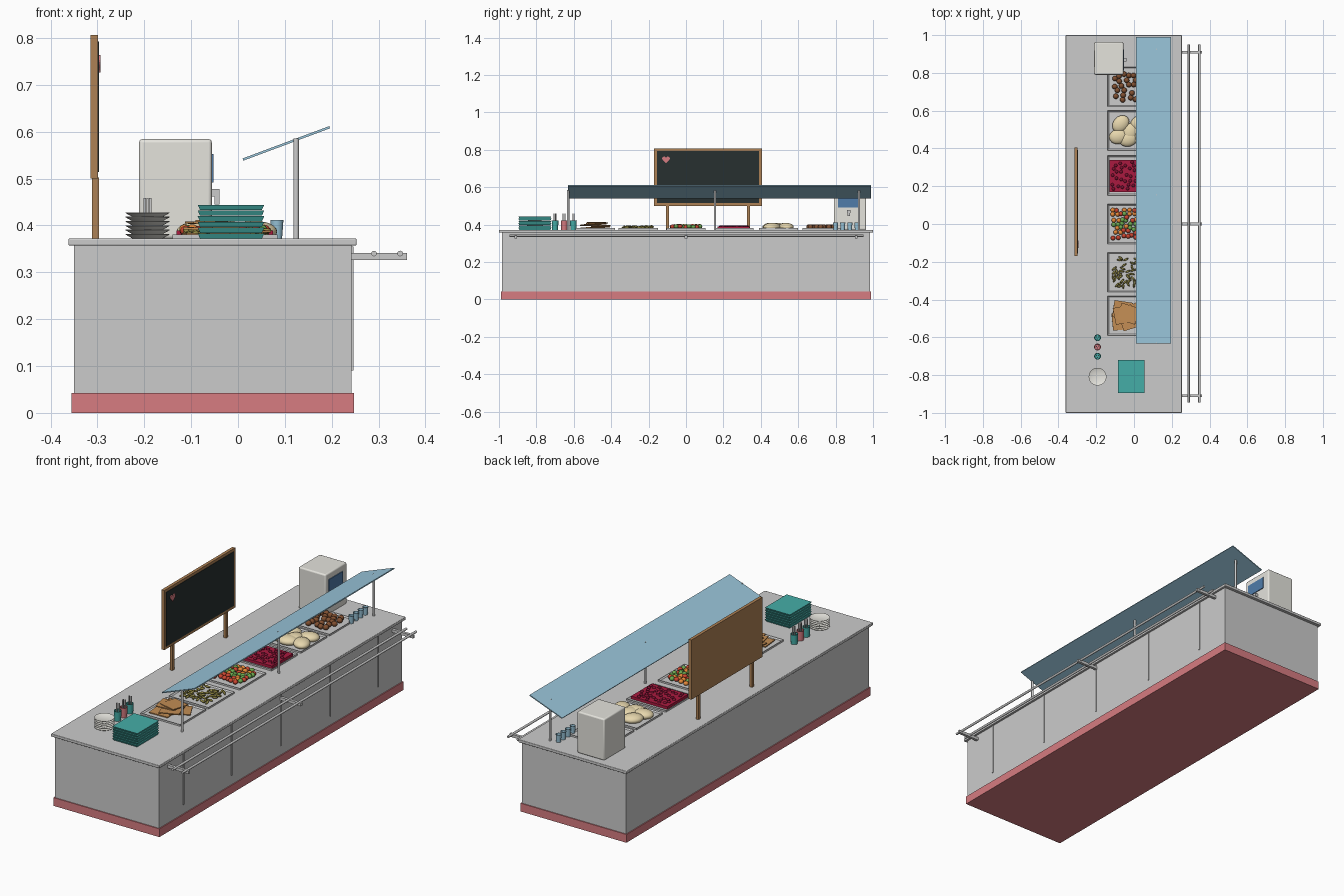
import bpy, bmesh, math, random
from mathutils import Matrix, Vector, Euler

if "Cube" in bpy.data.objects:
    bpy.data.objects.remove(bpy.data.objects["Cube"])

random.seed(4)
mats = {}


def mat(name, rgb):
    m = bpy.data.materials.new(name)
    m.diffuse_color = (*rgb, 1)
    m.use_nodes = True
    m.node_tree.nodes["Principled BSDF"].inputs["Base Color"].default_value = m.diffuse_color
    mats[name] = m


for n, c in dict(pink=(.68, .2, .22), wood=(.42, .22, .09), slate=(.02, .03, .03), glass=(.32, .56, .7),
                 teal=(.06, .42, .39), white=(.78, .77, .72), blue=(.08, .2, .4), tan=(.55, .27, .09),
                 olive=(.3, .26, .06), red=(.6, .06, .03), green=(.15, .4, .08), orange=(.8, .25, .04),
                 beet=(.4, .01, .05), darkbeet=(.2, .005, .03), cream=(.8, .68, .42), brown=(.22, .08, .03)).items():
    mat(n, c)


def finish(bm, name, color=None, smooth=False, bevel=0):
    bmesh.ops.recalc_face_normals(bm, faces=bm.faces)
    me = bpy.data.meshes.new(name)
    bm.to_mesh(me)
    bm.free()
    ob = bpy.data.objects.new(name, me)
    bpy.context.collection.objects.link(ob)
    if color:
        me.materials.append(mats[color])
    if bevel:
        b = ob.modifiers.new("bevel", 'BEVEL')
        b.width, b.segments = bevel, 3
    if smooth:
        bpy.ops.object.select_all(action='DESELECT')
        ob.select_set(True)
        bpy.context.view_layer.objects.active = ob
        bpy.ops.object.shade_smooth_by_angle(angle=math.radians(40))
    return ob


def box_in(bm, lo, hi, rot=(0, 0, 0)):
    lo, hi = Vector(lo), Vector(hi)
    m = Matrix.LocRotScale((lo + hi) / 2, Euler(rot), hi - lo)
    bmesh.ops.create_cube(bm, size=1, matrix=m)


def boxes(name, items, color=None, bevel=0):
    bm = bmesh.new()
    for it in items:
        box_in(bm, *it)
    return finish(bm, name, color, bevel > 0, bevel)


def rods(name, pairs, r, color=None):
    bm = bmesh.new()
    for a, b in pairs:
        a, b = Vector(a), Vector(b)
        m = Matrix.Translation((a + b) / 2) @ (b - a).to_track_quat('Z', 'Y').to_matrix().to_4x4()
        bmesh.ops.create_cone(bm, cap_ends=True, segments=16, radius1=r, radius2=r, depth=(b - a).length, matrix=m)
    return finish(bm, name, color, True)


def blobs(name, items, color, seg=12):
    bm = bmesh.new()
    for loc, scale, rot in items:
        bmesh.ops.create_uvsphere(bm, u_segments=seg, v_segments=seg // 2 + 2, radius=1,
                                  matrix=Matrix.LocRotScale(Vector(loc), Euler(rot), Vector(scale)))
    return finish(bm, name, color, True)


def lathe(name, profile, centres, color=None, n=24):
    bm = bmesh.new()
    for c in centres:
        rings = []
        for r, z in profile:
            rings.append([bm.verts.new((c[0] + r * math.cos(2 * math.pi * i / n),
                                        c[1] + r * math.sin(2 * math.pi * i / n), c[2] + z)) for i in range(n)])
        for a, b in zip(rings, rings[1:]):
            for i in range(n):
                bm.faces.new((a[i], a[(i + 1) % n], b[(i + 1) % n], b[i]))
        bm.faces.new(rings[0])
        bm.faces.new(rings[-1])
    return finish(bm, name, color, True)


TOP = .372
# counter
boxes("plinth", [((-.355, -.99, 0), (.247, .99, .042))], "pink")
boxes("counter_body", [((-.35, -.985, .04), (.242, .985, .358))])
boxes("counter_top", [((-.362, -1, .357), (.253, 1, TOP))], bevel=.003)
boxes("panel_seams", [((.24, y - .003, .09), (.246, y + .003, .355)) for y in (-.79, -.4, 0, .4, .79)])

# tray slide
rods("slide_rails", [((x, -.945, .34), (x, .95, .34)) for x in (.29, .346)], .006)
boxes("slide_brackets", [((.24, y - .007, .326), (.361, y + .007, .341)) for y in (-.91, 0, .91)])

# sneeze guard
L = math.hypot(.185, .069)
boxes("guard_glass", [((.103 - L / 2, -.632, .5725), (.103 + L / 2, .99, .5775),
                       (0, -math.atan2(.069, .185), 0))], "glass")
rods("guard_posts", [((.124, y, TOP - .004), (.124, y, .585)) for y in (-.63, .155, .925)], .006)

# menu board
boxes("board_back", [((-.315, -.17, .5), (-.305, .405, .806))], "wood")
boxes("board_frame", [((-.306, -.17, .5), (-.299, .405, .514)), ((-.306, -.17, .792), (-.299, .405, .806)),
                      ((-.306, -.17, .514), (-.299, -.156, .792)), ((-.306, .391, .514), (-.299, .405, .792))], "wood")
boxes("board_slate", [((-.306, -.156, .514), (-.297, .391, .792))], "slate")
boxes("board_legs", [((-.311, y - .008, TOP - .003), (-.297, y + .008, .502)) for y in (-.1, .335)], "wood")
bm = bmesh.new()
pts = []
for i in range(32):
    t = 2 * math.pi * i / 32
    pts.append((16 * math.sin(t) ** 3, 13 * math.cos(t) - 5 * math.cos(2 * t) - 2 * math.cos(3 * t) - math.cos(4 * t)))
f = bm.faces.new([bm.verts.new((-.298, -.107 + a * .0013, .748 + b * .0013)) for a, b in pts])
ext = bmesh.ops.extrude_face_region(bm, geom=[f])
bmesh.ops.translate(bm, vec=(.005, 0, 0), verts=[v for v in ext["geom"] if isinstance(v, bmesh.types.BMVert)])
finish(bm, "board_heart", "pink")

# drink dispenser and glasses
boxes("dispenser", [((-.211, .79, TOP - .001), (-.056, .963, .584))], "white", .007)
boxes("dispenser_panel", [((-.058, .812, .492), (-.052, .925, .552))], "blue")
boxes("dispenser_tap", [((-.06, .86, .462), (-.04, .88, .478)), ((-.05, .863, .445), (-.04, .877, .465))])
lathe("glasses", [(.011, 0), (.014, .04), (.0125, .04), (.01, .004)],
      [(.083, y, TOP) for y in (.8, .838, .876, .914)], "glass", 16)

# food pans: shallow rimmed trays
YS = (-.485, -.255, 0, .257, .495, .727)
CX, HX, HY = -.028, .112, .105
bm = bmesh.new()
for y in YS:
    box_in(bm, (CX - HX, y - HY, TOP - .002), (CX + HX, y + HY, TOP + .009))
bm.normal_update()
tops = [f for f in bm.faces if f.normal.z > .9]
bmesh.ops.inset_individual(bm, faces=tops, thickness=.009)
for f in tops:
    for v in f.verts:
        v.co.z -= .006
finish(bm, "food_pans")
FZ = TOP + .003


def spots(y, n, hx=.085, hy=.075, gap=.02):
    out = []
    for _ in range(3000):
        p = (CX + random.uniform(-hx, hx), y + random.uniform(-hy, hy))
        if all(math.dist(p, q) > gap for q in out):
            out.append(p)
        if len(out) == n:
            break
    return out


def turn():
    return random.uniform(0, 2 * math.pi)


# crispbread
slabs = []
for i, (x, y, a) in enumerate([(-.065, -.515, .1), (.005, -.47, .5), (-.06, -.455, -.15), (-.02, -.51, .3),
                               (-.055, -.48, .2), (-.03, -.475, -.3)]):
    z = FZ + .002 + i * .0062
    slabs.append(((x - .05, y - .045, z), (x + .05, y + .045, z + .005), (0, .04 * (-1) ** i, a)))
boxes("crispbread", slabs, "tan")
# pickles
blobs("pickles", [((x, y, FZ + random.uniform(.005, .015)), (.016, .0055, .0055), (0, random.uniform(-.4, .4), turn()))
                  for x, y in spots(YS[1], 55, gap=.011)], "olive", 8)
# mixed salad
sal = spots(YS[2], 54, gap=.017)
for k, (nm, col) in enumerate((("tomatoes", "red"), ("peas", "green"), ("carrots", "orange"))):
    blobs(nm, [((x, y, FZ + .011 + random.uniform(0, .006)), (.0125, .0125, .011), (0, 0, 0)) for x, y in sal[k::3]], col)
# beetroot
boxes("beet_bed", [((CX - .103, YS[3] - .088, FZ - .001), (CX + .103, YS[3] + .082, FZ + .014))], "beet")
blobs("beet_cubes", [((x, y, FZ + .015), (.009, .009, .006), (0, 0, 0))
                     for x, y in spots(YS[3], 38, .092, .072, .021)], "darkbeet", 8)
# potatoes
blobs("potatoes", [((x, y, FZ + .012), (.05, .04, .022), (0, 0, a)) for x, y, a in
                   [(-.07, .53, .8), (-.082, .463, .2), (-.02, .485, 1.3), (.03, .535, .4), (.04, .46, 2.2), (-.03, .45, .3)]],
      "cream", 20)
# meatballs
blobs("meatballs", [((x, y, FZ + .012), (.0145, .0145, .0135), (0, 0, 0))
                    for x, y in spots(YS[5], 26, .08, .07, .024)], "brown")

# stacked trays, flared
bm = bmesh.new()
for i in range(6):
    z = TOP + i * .0122
    s = len(bm.verts)
    box_in(bm, (-.086, -.896, z), (.056, -.72, z + .011))
    bm.verts.ensure_lookup_table()
    for v in bm.verts[s:]:
        if v.co.z < z + .005:
            v.co.x = -.015 + (v.co.x + .015) * .93
            v.co.y = -.808 + (v.co.y + .808) * .94
finish(bm, "tray_stack", "teal")

# plates and cutlery pots
lathe("plate_stack", [(.032, 0), (.047, .0085), (.047, .0098), (.03, .003)],
      [(-.193, -.808, TOP + i * .0092) for i in range(6)], "white", 32)
pot = [(.016, 0), (.018, .05), (.016, .05), (.014, .005)]
lathe("cutlery_pots_outer", pot, [(-.193, y, TOP) for y in (-.7, -.602)], "teal")
lathe("cutlery_pot_middle", pot, [(-.193, -.651, TOP)], "pink")
boxes("cutlery", [((-.193 + a - .0025, y + b - .0025, TOP + .006), (-.193 + a + .0025, y + b + .0025, .458))
                  for y in (-.7, -.651, -.602) for a, b in ((-.006, .003), (.006, .004), (0, -.006))])
